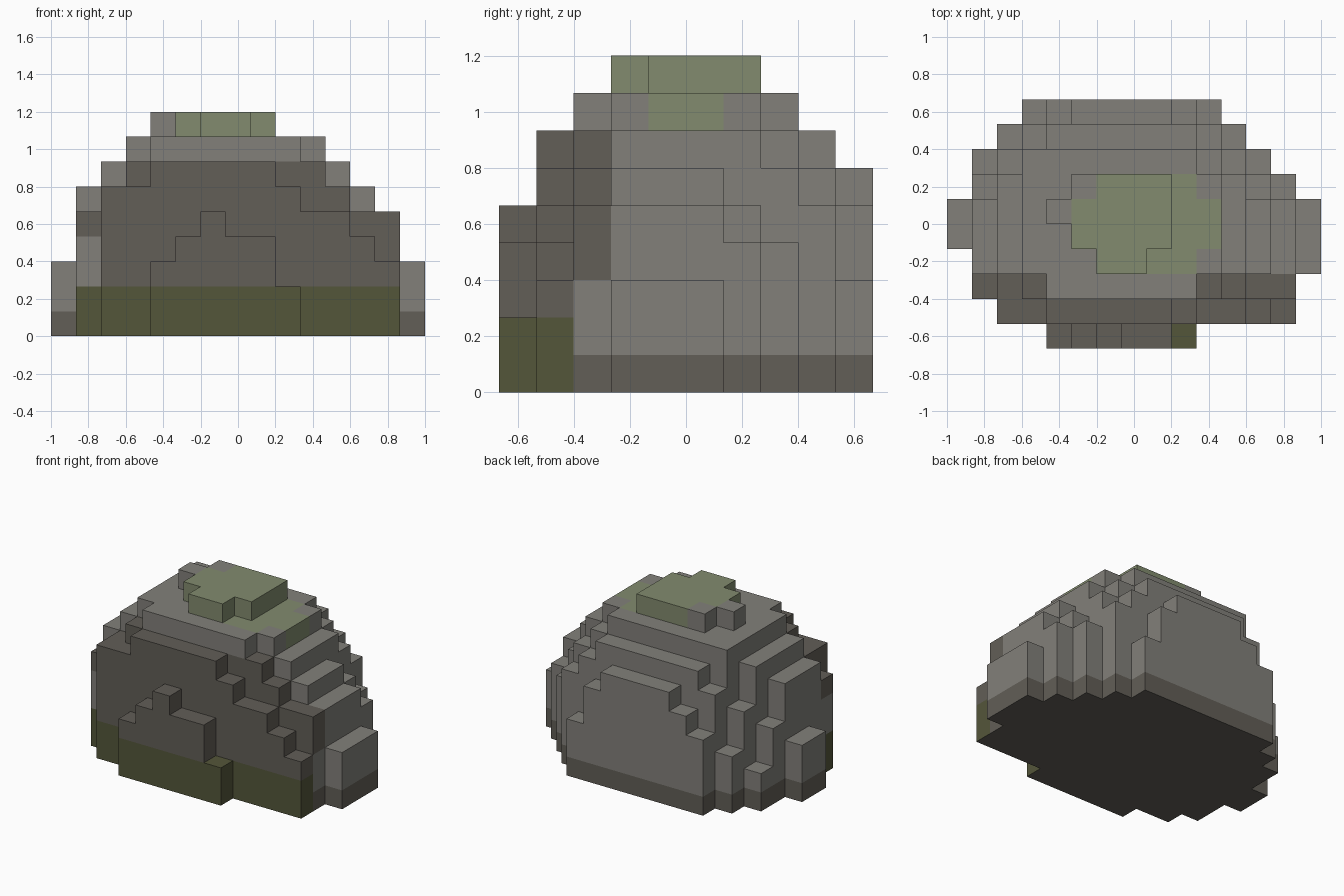
import bpy
import bmesh
import math
from mathutils import Vector

# Remove the default object
cube = bpy.data.objects.get("Cube")
if cube:
    bpy.data.objects.remove(cube, do_unlink=True)

CELL = 2 / 15

# Stepped profiles from front to back: blocks stacked at each place along x
PROFILES = [
    "....345442.....",
    "..667777765543.",
    ".5678888887655.",
    ".67888998887653",
    "367889999887653",
    "367899999887653",
    ".4788999988754.",
    ".258888888764..",
    "..3677777765...",
    "...45666653....",
]


def linear(channel):
    c = channel / 255
    return c / 12.92 if c <= 0.04045 else ((c + 0.055) / 1.055) ** 2.4


def make_material(name, rgb):
    colour = [linear(c) for c in rgb] + [1.0]
    mat = bpy.data.materials.new(name)
    mat.diffuse_color = colour
    mat.use_nodes = True
    shader = mat.node_tree.nodes["Principled BSDF"]
    shader.inputs["Base Color"].default_value = colour
    shader.inputs["Roughness"].default_value = 0.9
    return mat


# Each part of the boulder has one colour
PARTS = {
    "upper_stone": make_material("light grey stone", (130, 128, 122)),
    "front_and_base_stone": make_material("dark grey stone", (98, 94, 87)),
    "moss_cap": make_material("pale green moss", (130, 139, 110)),
    "front_base_moss": make_material("dark green moss", (84, 86, 58)),
}


def part_of(i, j, k, normal):
    """Choose the part that a block's face belongs to."""
    if normal.z < 0:
        return "front_and_base_stone"
    # Moss cap: a cross-shaped patch over the two top layers
    long_arm = 5 <= i <= 10 and j in (4, 5)
    wide_arm = 6 <= i <= 9 and 3 <= j <= 6
    if k >= 7:
        return "moss_cap" if long_arm or wide_arm else "upper_stone"
    # Dark front with moss along the ground
    if j < 2:
        return "front_base_moss" if k < 2 else "front_and_base_stone"
    if j == 2:
        if i == 1 and k < 4:
            return "front_base_moss" if k < 2 else "upper_stone"
        if i == 13 and k in (1, 2):
            return "upper_stone"
        return "front_and_base_stone"
    # Dark band around the foot of the rest
    return "front_and_base_stone" if k == 0 else "upper_stone"


# Fill the boulder with blocks
blocks = {
    (i, j, k)
    for j, row in enumerate(PROFILES)
    for i, mark in enumerate(row) if mark != "."
    for k in range(int(mark))
}
origin = Vector((len(PROFILES[0]) / 2, len(PROFILES) / 2, 0))
meshes = {name: bmesh.new() for name in PARTS}


def add_side(bm, block, normal):
    """Add one square side of a block, wound to face outwards."""
    u = Vector((normal.y, normal.z, normal.x))
    v = normal.cross(u)
    centre = Vector(block) + Vector((0.5, 0.5, 0.5)) - origin + normal / 2
    corners = [(-u - v), (u - v), (u + v), (-u + v)]
    bm.faces.new([bm.verts.new((centre + c / 2) * CELL) for c in corners])


# Only the outer sides become faces
for block in sorted(blocks):
    for axis in range(3):
        for sign in (-1, 1):
            normal = Vector((0, 0, 0))
            normal[axis] = sign
            neighbour = tuple(b + int(n) for b, n in zip(block, normal))
            if neighbour not in blocks:
                add_side(meshes[part_of(*block, normal)], block, normal)

# Merge the flat areas and make one object for each part
for name, bm in meshes.items():
    bmesh.ops.remove_doubles(bm, verts=bm.verts[:], dist=CELL / 100)
    bmesh.ops.dissolve_limit(bm, angle_limit=math.radians(1),
                             verts=bm.verts[:], edges=bm.edges[:])
    mesh = bpy.data.meshes.new(name)
    bm.to_mesh(mesh)
    bm.free()
    mesh.materials.append(PARTS[name])
    bpy.context.collection.objects.link(bpy.data.objects.new(name, mesh))
